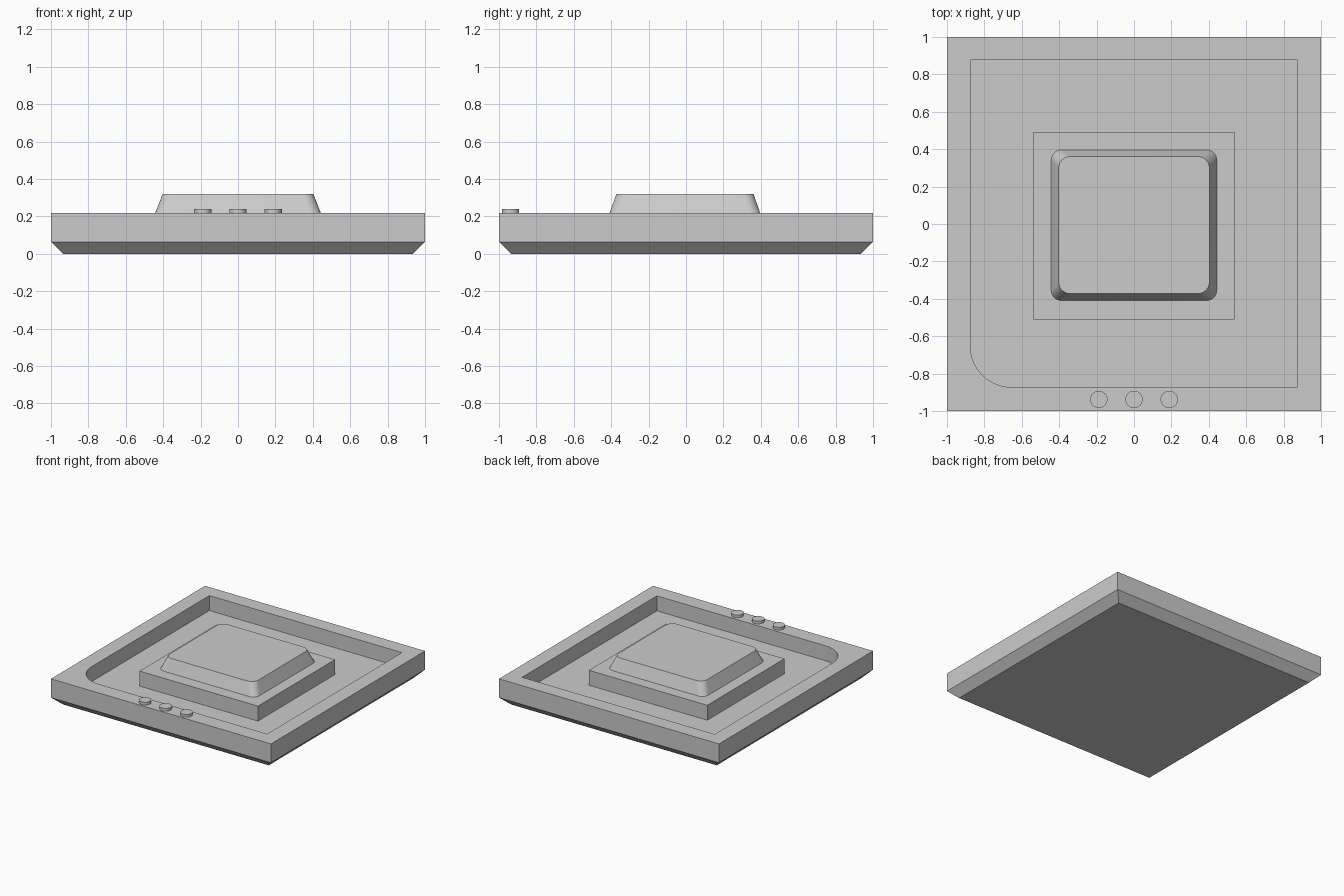
import bpy, bmesh, math

cube = bpy.data.objects.get("Cube")
if cube:
    bpy.data.objects.remove(cube, do_unlink=True)

grey = bpy.data.materials.new("light grey")
grey.use_nodes = True
grey.diffuse_color = (0.6, 0.6, 0.6, 1)
grey.node_tree.nodes["Principled BSDF"].inputs["Base Color"].default_value = (0.6, 0.6, 0.6, 1)


def outline(x0, x1, y0, y1, radii=(0, 0, 0, 0), steps=10):
    """Rectangle with a radius per corner: front right, front left, back left, back right."""
    pts = []
    corners = [(x0, y0, 1, 1), (x1, y0, -1, 1), (x1, y1, -1, -1), (x0, y1, 1, -1)]
    for i, ((x, y, sx, sy), r) in enumerate(zip(corners, radii)):
        if r == 0:
            pts.append((x, y))
            continue
        for k in range(steps + 1):
            a = math.pi + (i + k / steps) * math.pi / 2
            pts.append((x + sx * r + r * math.cos(a), y + sy * r + r * math.sin(a)))
    return pts


def loft(name, sections):
    """Closed solid through (outline, height) sections."""
    bm = bmesh.new()
    rings = [[bm.verts.new((x, y, z)) for x, y in pts] for pts, z in sections]
    for low, high in zip(rings, rings[1:]):
        for i in range(len(low)):
            j = (i + 1) % len(low)
            bm.faces.new((low[i], low[j], high[j], high[i]))
    bm.faces.new(rings[0][::-1])
    bm.faces.new(rings[-1])
    mesh = bpy.data.meshes.new(name)
    bm.to_mesh(mesh)
    bm.free()
    mesh.materials.append(grey)
    obj = bpy.data.objects.new(name, mesh)
    bpy.context.collection.objects.link(obj)
    return obj


def smooth(obj):
    bpy.ops.object.select_all(action="DESELECT")
    obj.select_set(True)
    bpy.context.view_layer.objects.active = obj
    bpy.ops.object.shade_smooth_by_angle(angle=math.radians(25))


RIM, FLOOR = 0.218, 0.095

# Tray with a chamfered underside
square = outline(-1, 1, -1, 1)
tray = loft("tray", [(outline(-0.935, 0.935, -0.935, 0.935), 0), (square, 0.064), (square, RIM)])

# Recess with one rounded corner, cut from the tray
recess = outline(-0.875, 0.875, -0.872, 0.878, (0.22, 0, 0, 0), 16)
cutter = loft("recess_cutter", [(recess, FLOOR), (recess, RIM + 0.1)])
cutter.hide_render = True
cut = tray.modifiers.new("recess", "BOOLEAN")
cut.operation = "DIFFERENCE"
cut.solver = "EXACT"
cut.object = cutter
bpy.context.view_layer.objects.active = tray
bpy.ops.object.modifier_apply(modifier=cut.name)
bpy.data.objects.remove(cutter, do_unlink=True)
smooth(tray)

# Square plinth in the middle
base = outline(-0.538, 0.538, -0.51, 0.492)
loft("plinth", [(base, FLOOR - 0.01), (base, RIM)])

# Tapered block with rounded corners
block = loft("tapered_block", [
    (outline(-0.443, 0.443, -0.409, 0.397, (0.055,) * 4), RIM - 0.001),
    (outline(-0.403, 0.403, -0.372, 0.361, (0.062,) * 4), 0.32)])
smooth(block)

# Three round buttons on the front rim
for side, x in (("right", -0.188), ("middle", 0), ("left", 0.188)):
    r, y = 0.046, -0.938
    disc = outline(x - r, x + r, y - r, y + r, (r * 0.999,) * 4, 8)
    smooth(loft(side + "_button", [(disc, RIM - 0.005), (disc, 0.24)]))
